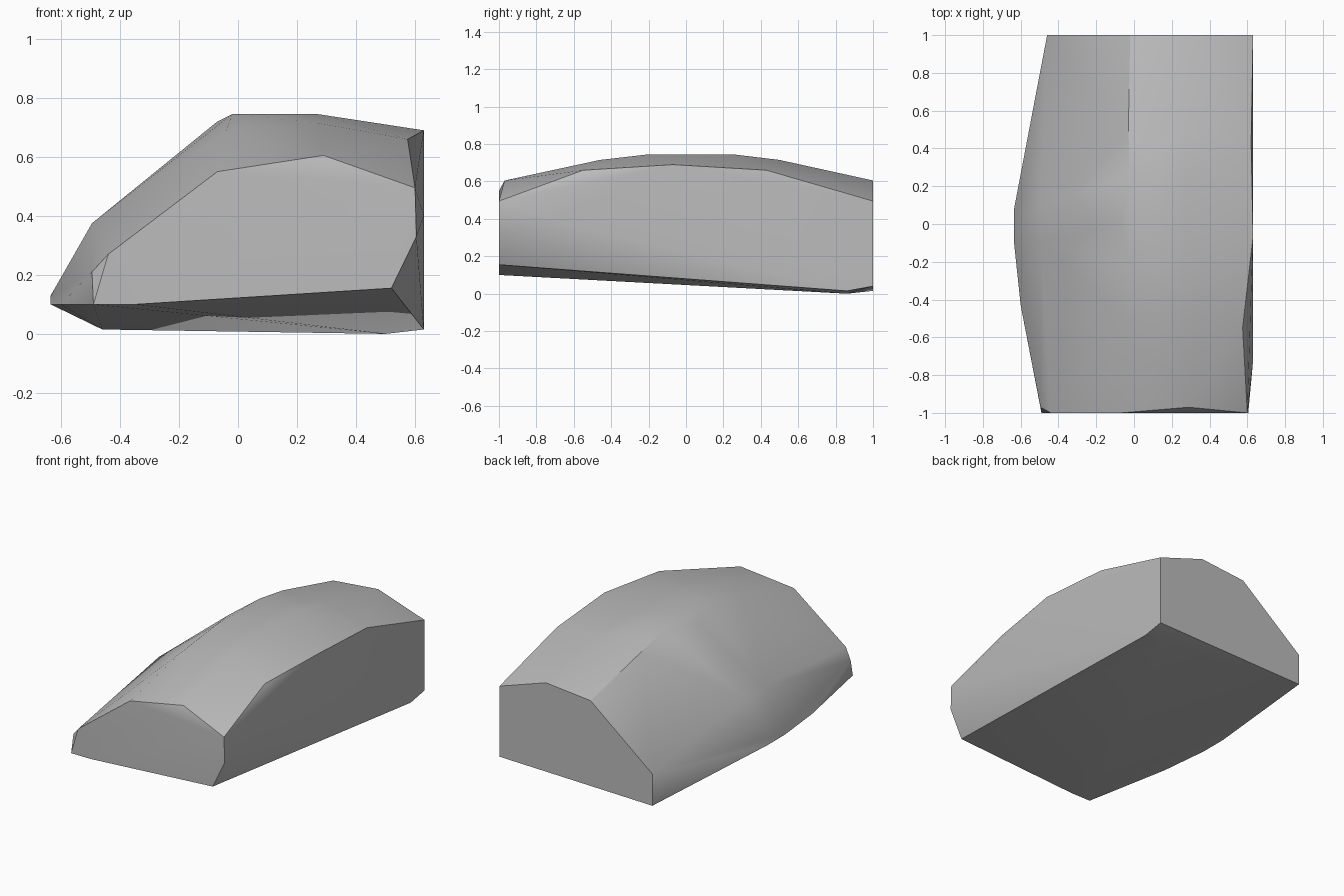
import bpy
import bmesh
from math import radians

default = bpy.data.objects.get("Cube")
if default:
    bpy.data.objects.remove(default, do_unlink=True)


def make_material(name, color):
    material = bpy.data.materials.new(name)
    material.use_nodes = True
    material.diffuse_color = color
    shader = material.node_tree.nodes["Principled BSDF"]
    shader.inputs["Base Color"].default_value = color
    return material


def make_convex_block(name, rails, material, smooth_angle):
    """Wrap a convex skin around the corner points of all rails."""
    bm = bmesh.new()
    for rail in rails.values():
        for point in rail:
            bm.verts.new(point)
    hull = bmesh.ops.convex_hull(bm, input=bm.verts[:], use_existing_faces=False)
    inside = [v for v in bm.verts if not v.link_faces]
    bmesh.ops.delete(bm, geom=inside, context="VERTS")
    bmesh.ops.dissolve_limit(bm, angle_limit=radians(1),
                             verts=bm.verts[:], edges=bm.edges[:])
    bmesh.ops.recalc_face_normals(bm, faces=bm.faces[:])

    mesh = bpy.data.meshes.new(name)
    bm.to_mesh(mesh)
    bm.free()
    mesh.materials.append(material)
    block = bpy.data.objects.new(name, mesh)
    bpy.context.collection.objects.link(block)

    bpy.ops.object.select_all(action="DESELECT")
    block.select_set(True)
    bpy.context.view_layer.objects.active = block
    bpy.ops.object.shade_smooth_by_angle(angle=smooth_angle)
    return block


# Each rail runs from the front end to the back end of the block
rails = {
    # Lower left edge, bulging outwards in the middle
    "left_base": [(-.49, -1, .1), (-.6, -.43, .1), (-.635, -.1, .1),
                  (-.635, .08, .1), (-.46, 1, .015)],
    # Top of the short left wall
    "left_wall": [(-.495, -.97, .21), (-.44, -1, .27),
                  (-.635, 0, .13), (-.46, 1, .22)],
    # Middle of the sloping left flank
    "left_flank": [(-.495, -.1, .375), (-.495, .1, .375)],
    # Crease between the left flank and the roof
    "shoulder": [(-.07, -1, .55), (-.04, -.5, .69), (-.02, -.2, .745),
                 (-.07, 0, .72), (-.02, .25, .745), (-.03, .5, .7),
                 (-.02, 1, .575)],
    # Highest line of the roof
    "ridge": [(.29, -.97, .605), (.27, -.46, .715), (.27, -.2, .745),
              (.27, .25, .745), (.27, .5, .715), (.3, 1, .605)],
    # Arched upper edge of the flat right side
    "right_eave": [(.6, -1, .495), (.575, -.55, .66), (.63, -.07, .69),
                   (.62, .43, .66), (.63, 1, .495)],
    # Bevelled front corner and lower edge of the right side
    "right_base": [(.605, -1, .33), (.63, -.73, .4), (.52, -1, .155),
                   (.63, .86, .015), (.63, 1, .04)],
    # Low points of the tilted underside
    "underside": [(-.35, -1, .1), (.5, .86, 0)],
}

stone = make_material("plain grey", (.5, .5, .5, 1))
make_convex_block("rounded_block", rails, stone, radians(30))
